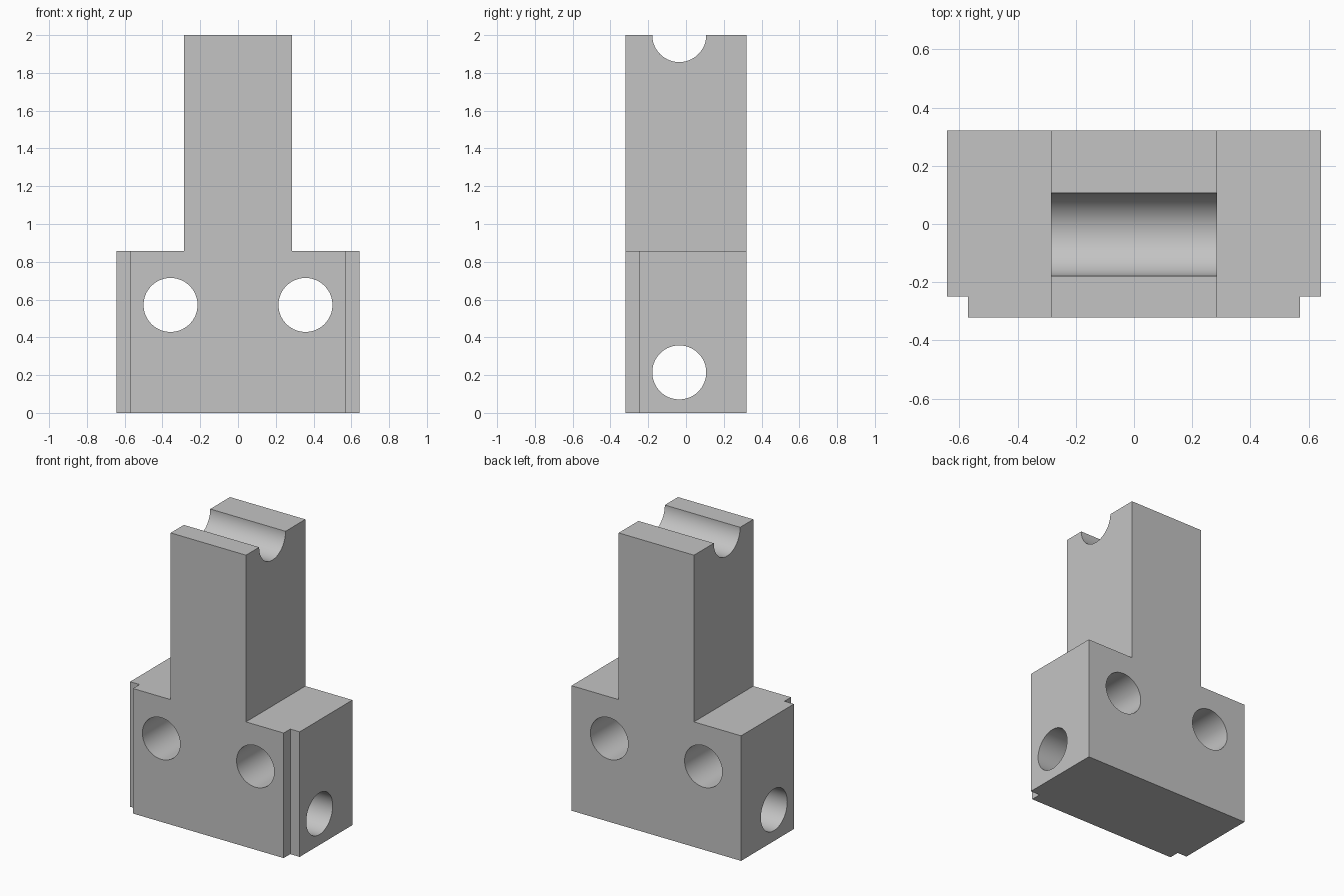
import bpy
import bmesh
from math import radians
from mathutils import Matrix, Vector

if "Cube" in bpy.data.objects:
    bpy.data.objects.remove(bpy.data.objects["Cube"], do_unlink=True)

U = 1 / 14                      # design module
HALF_DEPTH = 4.5 * U
BORE_Y = -0.5 * U               # side bore and top groove sit a little forward

grey = bpy.data.materials.new("plain grey")
grey.use_nodes = True
grey.diffuse_color = (0.55, 0.55, 0.55, 1)
grey.node_tree.nodes["Principled BSDF"].inputs["Base Color"].default_value = grey.diffuse_color


def add_object(name, bm):
    mesh = bpy.data.meshes.new(name)
    bmesh.ops.recalc_face_normals(bm, faces=bm.faces)
    bm.to_mesh(mesh)
    bm.free()
    mesh.materials.append(grey)
    obj = bpy.data.objects.new(name, mesh)
    bpy.context.collection.objects.link(obj)
    return obj


def box(name, center, size):
    bm = bmesh.new()
    bmesh.ops.create_cube(bm, size=1, matrix=Matrix.Translation(center) @ Matrix.Diagonal((*size, 1)))
    return add_object(name, bm)


def rod(name, center, axis, length):
    bm = bmesh.new()
    turn = Matrix.Rotation(radians(90), 4, 'Y' if axis == 'X' else 'X')
    bmesh.ops.create_cone(bm, cap_ends=True, segments=96, radius1=2 * U, radius2=2 * U,
                          depth=length, matrix=Matrix.Translation(center) @ turn)
    return add_object(name, bm)


# T-shaped body: half outline mirrored, then extruded front to back
half = [(9, 0), (9, 12), (4, 12), (4, 28)]
outline = half + [(-x, z) for x, z in reversed(half)]
bm = bmesh.new()
face = bm.faces.new([bm.verts.new((x * U, -HALF_DEPTH, z * U)) for x, z in outline])
ext = bmesh.ops.extrude_face_region(bm, geom=[face])
bmesh.ops.translate(bm, vec=Vector((0, 2 * HALF_DEPTH, 0)),
                    verts=[v for v in ext["geom"] if isinstance(v, bmesh.types.BMVert)])
body = add_object("bracket_body", bm)

# Cutters: mirrored front bores and corner notches, side bore, top groove
cutters = [rod("side_bore_cutter", (0, BORE_Y, 3 * U), 'X', 2),
           rod("top_groove_cutter", (0, BORE_Y, 28 * U), 'X', 2)]
for side, sign in (("left", 1), ("right", -1)):
    cutters.append(rod(side + "_front_bore_cutter", (sign * 5 * U, 0, 8 * U), 'Y', 2))
    cutters.append(box(side + "_notch_cutter", (sign * 9 * U, -HALF_DEPTH, 6 * U),
                       (2 * U, 2 * U, 14 * U)))

bpy.ops.object.select_all(action='DESELECT')
bpy.context.view_layer.objects.active = body
body.select_set(True)
for cutter in cutters:
    mod = body.modifiers.new(cutter.name, 'BOOLEAN')
    mod.operation = 'DIFFERENCE'
    mod.solver = 'EXACT'
    mod.object = cutter
    bpy.ops.object.modifier_apply(modifier=mod.name)
    bpy.data.objects.remove(cutter, do_unlink=True)

# Smooth bores, crisp edges
bpy.ops.object.shade_smooth_by_angle(angle=radians(30))
